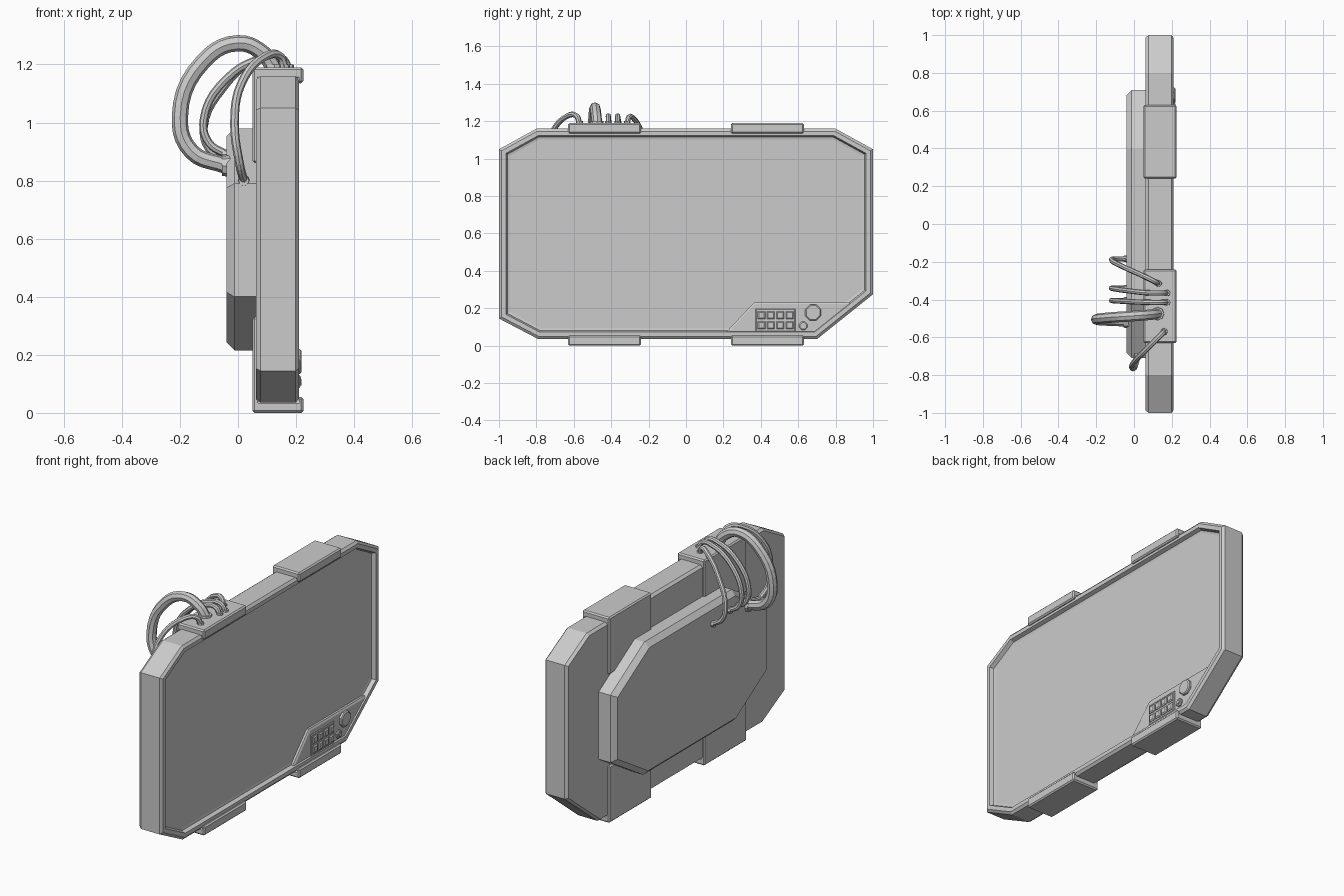
import bpy, bmesh, math
from mathutils import Vector

if "Cube" in bpy.data.objects:
    bpy.data.objects.remove(bpy.data.objects["Cube"])


def finish(name, bm, bevel=0.0):
    bmesh.ops.recalc_face_normals(bm, faces=bm.faces)
    me = bpy.data.meshes.new(name)
    bm.to_mesh(me)
    bm.free()
    ob = bpy.data.objects.new(name, me)
    bpy.context.collection.objects.link(ob)
    if bevel:
        m = ob.modifiers.new("edge_bevel", 'BEVEL')
        m.width, m.segments = bevel, 1
    return ob


def inset(poly, d):
    """Offset a counter-clockwise outline inwards by d."""
    out = []
    for i, p in enumerate(poly):
        p = Vector(p)
        a = (p - Vector(poly[i - 1])).normalized()
        b = (Vector(poly[(i + 1) % len(poly)]) - p).normalized()
        na, nb = Vector((-a.y, a.x)), Vector((-b.y, b.x))
        out.append(p + (na + nb) * d / (1 + na.dot(nb)))
    return out


def loft(name, outline, rings):
    """Slab in the yz plane; rings are (inset, x) from back to front."""
    bm = bmesh.new()
    loops = [[bm.verts.new((x, p[0], p[1])) for p in inset(outline, d)] for d, x in rings]
    n = len(outline)
    for a, b in zip(loops, loops[1:]):
        for i in range(n):
            j = (i + 1) % n
            bm.faces.new((a[i], a[j], b[j], b[i]))
    bm.faces.new(loops[0][::-1])
    bm.faces.new(loops[-1])
    return finish(name, bm)


def rect(y0, y1, z0, z1):
    return [(y0, z0), (y1, z0), (y1, z1), (y0, z1)]


def ngon(y, z, r, n):
    return [(y + r * math.cos(math.tau * (i + .5) / n),
             z + r * math.sin(math.tau * (i + .5) / n)) for i in range(n)]


# Screen housing with chamfered rim and recessed screen
panel = [(-1, .145), (-.79, .035), (.70, .035), (1, .275),
         (1, 1.05), (.8, 1.16), (-.8, 1.16), (-1, 1.05)]
loft("screen_housing", panel, [(.012, .062), (0, .078), (0, .198), (.014, .21),
                               (.037, .21), (.045, .188), (.058, .185)])

# Rear equipment box
box = [(-.71, .40), (-.41, .215), (.41, .215), (.71, .40),
       (.71, .79), (.40, .98), (-.40, .98), (-.71, .79)]
loft("rear_box", box, [(.028, -.04), (0, -.012), (0, .07)])

# Four C-shaped clamps gripping the top and bottom edges
clamp = [(.05, .86), (.075, .86), (.075, 1.15), (.205, 1.15),
         (.205, 1.135), (.225, 1.135), (.225, 1.19), (.05, 1.19)]
for side in (-1, 1):
    for level in ("top", "bottom"):
        bm = bmesh.new()
        pts = [(x, z if level == "top" else 1.19 - z) for x, z in clamp]
        f = bm.faces.new([bm.verts.new((x, side * .435 - .195, z)) for x, z in pts])
        ext = bmesh.ops.extrude_face_region(bm, geom=[f])
        bmesh.ops.translate(bm, vec=(0, .39, 0),
                            verts=[v for v in ext["geom"] if isinstance(v, bmesh.types.BMVert)])
        finish(f"clamp_{level}_{'left' if side < 0 else 'right'}", bm, .009)

# Control plate in the lower corner, with keypad and knobs
loft("control_plate", [(.21, .068), (.695, .068), (.90, .232), (.365, .232)],
     [(0, .18), (0, .197), (.01, .203)])
loft("keypad_frame", rect(.372, .585, .075, .197), [(0, .195), (0, .206), (.004, .209)])
for i in range(4):
    for j in range(2):
        y, z = .403 + .0505 * i, .109 + .054 * j
        loft("key", rect(y - .021, y + .021, z - .021, z + .021),
             [(0, .2), (0, .212), (.007, .217)])
loft("large_knob", ngon(.68, .177, .046, 8), [(0, .195), (0, .214), (.006, .219)])
loft("small_knob", ngon(.627, .106, .024, 8), [(0, .195), (0, .21), (.005, .214)])
loft("small_knob_cap", ngon(.627, .106, .012, 8), [(0, .205), (0, .219)])


def socket(p, axis, r):
    """Short collar where a cable plugs in."""
    bm = bmesh.new()
    bmesh.ops.create_cone(bm, cap_ends=True, segments=8, radius1=r * 1.35,
                          radius2=r * 1.2, depth=.03)
    ob = finish("cable_socket", bm)
    ob.location = p
    ob.rotation_euler = Vector(axis).to_track_quat('Z', 'Y').to_euler()


def cable(name, pts, r, end_axis):
    cu = bpy.data.curves.new(name, 'CURVE')
    cu.dimensions = '3D'
    cu.bevel_depth, cu.bevel_resolution, cu.resolution_u = r, 2, 5
    cu.use_fill_caps = True
    sp = cu.splines.new('BEZIER')
    sp.bezier_points.add(len(pts) - 1)
    for bp, p in zip(sp.bezier_points, pts):
        bp.co = p
        bp.handle_left_type = bp.handle_right_type = 'AUTO'
    sp.use_smooth = False
    bpy.context.collection.objects.link(bpy.data.objects.new(name, cu))
    socket(pts[0], (0, 0, 1), r)
    socket(pts[-1], end_axis, r)


# Cables looping from the top clamp to the rear box
cable("thick_cable", [(.125, -.475, 1.185), (.09, -.48, 1.235), (0, -.487, 1.273),
                      (-.12, -.495, 1.21), (-.2, -.505, 1.02), (-.16, -.51, .90),
                      (-.04, -.515, .85)], .028, (-1, 0, 0))
for y0, y1 in ((-.415, -.405), (-.365, -.34)):
    cable("middle_cable", [(.175, y0, 1.185), (.15, y0, 1.222), (.09, y0, 1.222),
                           (-.04, (y0 + y1) / 2, 1.15), (-.118, y1, 1.01),
                           (-.10, y1, .93), (-.04, y1, .89)], .014, (-1, 0, 0))
cable("inner_cable", [(.13, -.315, 1.185), (.11, -.305, 1.222), (.06, -.28, 1.215),
                      (-.05, -.23, 1.12), (-.118, -.192, .98),
                      (-.10, -.185, .91), (-.04, -.185, .87)], .014, (-1, 0, 0))
cable("side_cable", [(.16, -.57, 1.185), (.145, -.585, 1.228), (.09, -.64, 1.225),
                     (.01, -.72, 1.13), (-.012, -.755, 1.0), (.005, -.755, .86),
                     (.02, -.70, .80)], .015, (0, -1, 0))
